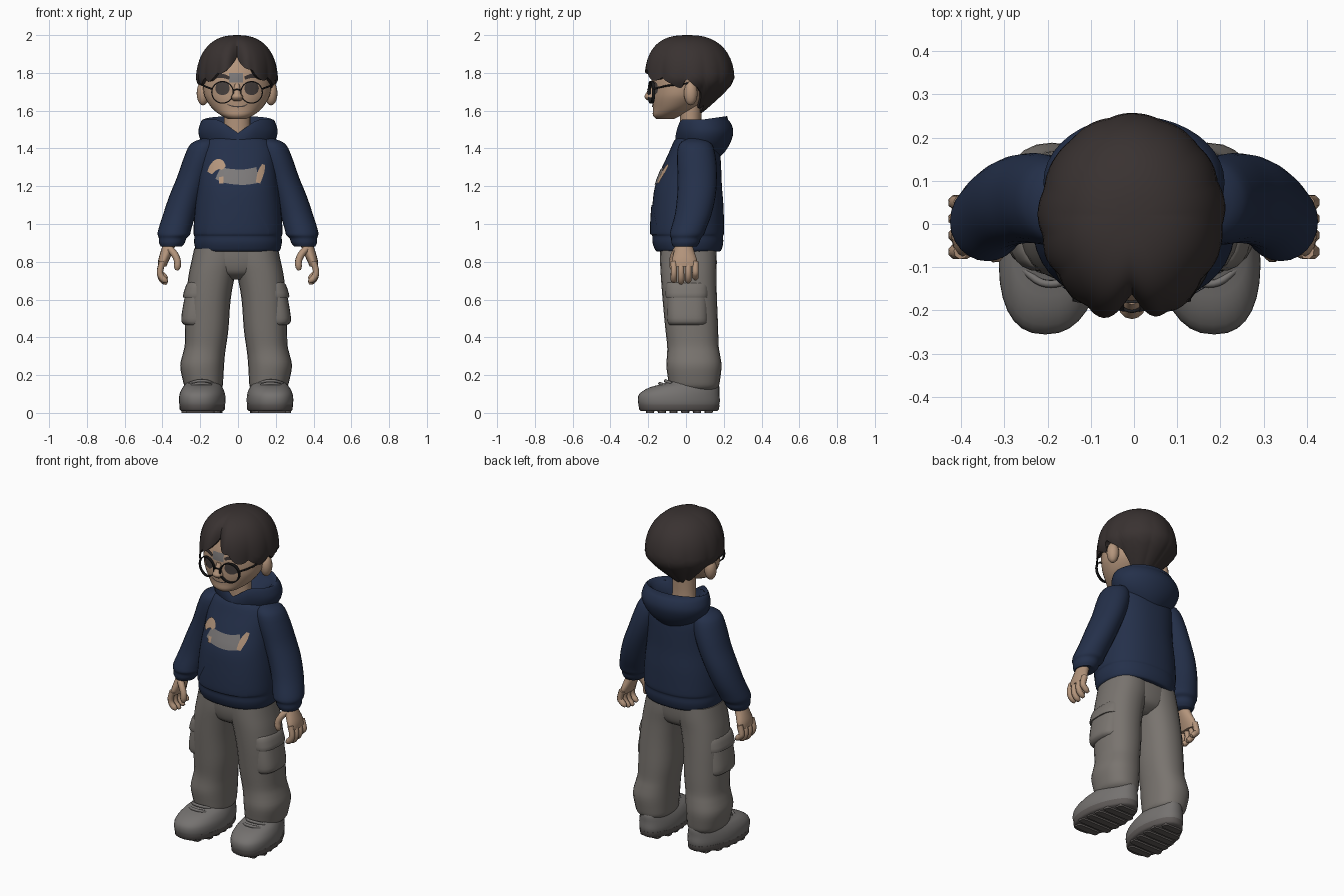
import bpy, bmesh, math
from mathutils import Vector

cube = bpy.data.objects.get("Cube")
if cube:
    bpy.data.objects.remove(cube, do_unlink=True)


def material(name, hexcode):
    srgb = [int(hexcode[i:i + 2], 16) / 255 for i in (0, 2, 4)]
    rgba = [c / 12.92 if c < .04 else ((c + .055) / 1.055) ** 2.4 for c in srgb] + [1]
    m = bpy.data.materials.new(name)
    m.use_nodes = True
    m.diffuse_color = rgba
    m.node_tree.nodes["Principled BSDF"].inputs["Base Color"].default_value = rgba
    return m


skin = material("skin", "B4957C")
hair = material("dark_hair", "393231")
navy = material("navy_cloth", "24304A")
trouser = material("trouser_grey", "79746F")
shoe = material("shoe_grey", "757270")
sole = material("sole_grey", "5F5A58")
black = material("frame_black", "1C1B1C")
tan = material("emblem_tan", "B4957C")
grey = material("emblem_grey", "7C7979")
eye = material("eye_grey", "463F3D")


def finish(name, bm, mat, angle=50):
    """Turn a bmesh into a smooth-shaded object."""
    me = bpy.data.meshes.new(name)
    bm.to_mesh(me)
    bm.free()
    ob = bpy.data.objects.new(name, me)
    bpy.context.collection.objects.link(ob)
    me.materials.append(mat)
    bpy.ops.object.select_all(action='DESELECT')
    ob.select_set(True)
    bpy.context.view_layer.objects.active = ob
    bpy.ops.object.shade_smooth_by_angle(angle=math.radians(angle))
    return ob


def spline(rows, steps):
    """Smooth interpolation through rows of numbers."""
    out = []
    for i in range(len(rows) - 1):
        a, b, c, d = (rows[min(max(i + k, 0), len(rows) - 1)] for k in (-1, 0, 1, 2))
        for j in range(steps):
            t = j / steps
            out.append([q + .5 * t * (r - p + t * (2 * p - 5 * q + 4 * r - s + t * (3 * (q - r) + s - p)))
                        for p, q, r, s in zip(a, b, c, d)])
    return out + [list(rows[-1])]


def skin_rings(name, rings, mat, caps=True):
    """Join closed rings of points into a surface."""
    bm = bmesh.new()
    vs = [[bm.verts.new(p) for p in ring] for ring in rings]
    for a, b in zip(vs, vs[1:]):
        for i in range(len(a)):
            bm.faces.new((a[i - 1], a[i], b[i], b[i - 1]))
    if caps:
        bm.faces.new(vs[0])
        bm.faces.new(vs[-1])
    bmesh.ops.remove_doubles(bm, verts=bm.verts, dist=.0001)
    bmesh.ops.recalc_face_normals(bm, faces=bm.faces)
    return finish(name, bm, mat)


def loft(name, rows, mat, s=1, off=0, n=24, p=2, steps=3, shape=None):
    """Rows are (z, centre x, centre y, radius x, radius y, back tilt)."""
    rings = []
    for z, cx, cy, rx, ry, *tilt in spline(rows, steps):
        ring = []
        for i in range(n):
            a = math.tau * i / n
            c, d = (math.copysign(abs(f) ** (2 / p), f) for f in (math.cos(a), math.sin(a)))
            v = Vector((cx + rx * c, cy + ry * d, z + (tilt[0] * d if tilt else 0)))
            if shape:
                shape(v)
            ring.append((s * v.x + off, v.y, v.z))
        rings.append(ring)
    return skin_rings(name, rings, mat)


def tube(name, pts, r, mat, s=1, off=0, tip=1, n=8):
    """Round tube along a path, narrowed at its end by tip."""
    path = [Vector((s * x + off, y, z)) for x, y, z in spline(pts, 4)]
    rings = []
    for i, p in enumerate(path):
        t = (path[min(i + 1, len(path) - 1)] - path[max(i - 1, 0)]).normalized()
        u = t.cross(Vector((.3, .8, .5))).normalized()
        w = t.cross(u)
        k = r * (tip if i == len(path) - 1 else (1 + tip) / 2 if i == len(path) - 2 else 1)
        rings.append([p + k * (u * math.cos(math.tau * j / n) + w * math.sin(math.tau * j / n)) for j in range(n)])
    return skin_rings(name, rings, mat)


def ribbon(name, pts, mat, target, lift=.004, cols=6):
    """Thin plate laid on the front of target; points are (x, z, half width)."""
    bpy.context.view_layer.update()
    path, bm, rows, y = spline(pts, 5), bmesh.new(), [], -.15
    for i, (x, z, w) in enumerate(path):
        a, b = path[max(i - 1, 0)], path[min(i + 1, len(path) - 1)]
        side = Vector((a[1] - b[1], b[0] - a[0])).normalized() * w
        row = []
        for j in range(cols + 1):
            k = 2 * j / cols - 1
            px, pz = x + side.x * k, z + side.y * k
            hit, loc, _, _ = target.ray_cast((px, -1, pz), (0, 1, 0))
            y = loc.y - lift if hit else y
            row.append(bm.verts.new((px, y, pz)))
        rows.append(row)
    for a, b in zip(rows, rows[1:]):
        for j in range(cols):
            bm.faces.new((a[j], b[j], b[j + 1], a[j + 1]))
    bm.normal_update()
    if sum(f.normal.y for f in bm.faces) > 0:
        bmesh.ops.reverse_faces(bm, faces=bm.faces)
    return finish(name, bm, mat)


def ball(name, loc, scale, mat):
    bm = bmesh.new()
    bmesh.ops.create_uvsphere(bm, u_segments=16, v_segments=10, radius=1)
    for v in bm.verts:
        v.co = Vector(a * b for a, b in zip(v.co, scale)) + Vector(loc)
    return finish(name, bm, mat)


MID = -.005   # head and glasses sit slightly off centre

# Head, neck and nose
head = loft("head", [(1.555, 0, -.11, .045, .045), (1.575, 0, -.1, .085, .075), (1.61, 0, -.065, .13, .11),
                     (1.66, 0, -.04, .165, .14), (1.7, 0, -.03, .178, .15), (1.76, 0, -.02, .18, .16),
                     (1.82, 0, 0, .172, .168), (1.9, 0, .01, .13, .14), (1.95, 0, .02, .06, .07)],
            skin, off=MID, n=32)
loft("neck", [(1.42, 0, .03, .08, .06), (1.5, 0, .025, .07, .055), (1.63, 0, .025, .072, .06)], skin, off=MID)
loft("nose", [(1.65, 0, -.18, .015, .015), (1.66, 0, -.187, .028, .024), (1.675, 0, -.19, .031, .03),
              (1.695, 0, -.186, .021, .024), (1.74, 0, -.172, .014, .014)], skin, off=MID, n=12)

# Face details, ears and glasses with deep, narrow rims
ribbon("mouth", [(-.055, 1.633, .002), (-.03, 1.624, .003), (0, 1.621, .003), (.03, 1.624, .003),
                 (.05, 1.635, .002)], eye, head, cols=2)
ribbon("forehead_shade", [(-.01, 1.75, .037), (-.01, 1.8, .037)], grey, head, lift=.003)
for s, side in ((1, "left"), (-1, "right")):
    ex = MID + s * .077
    ribbon(side + "_eye", [(ex - .038, 1.718, .004), (ex - .028, 1.718, .025), (ex, 1.718, .036),
                           (ex + .028, 1.718, .025), (ex + .038, 1.718, .004)], eye, head)
    ribbon(side + "_brow", [(MID + s * .04, 1.772, .008), (MID + s * .085, 1.785, .011),
                            (MID + s * .13, 1.77, .004)], hair, head, lift=.007, cols=2)
    ball(side + "_ear", (MID + s * .18, .025, 1.692), (.034, .036, .064), skin)
    rim = []
    for r, depth in ((.054, -.008), (.06, -.008), (.06, .008), (.054, .008), (.054, -.008)):
        angles = [math.tau * k / 32 for k in range(32)]
        rim.append([(MID + s * (.077 + r * math.cos(a)), depth - .183 + .2 * r * math.cos(a),
                     1.697 + r * math.sin(a)) for a in angles])
    skin_rings(side + "_rim", rim, black, caps=False)
    tube(side + "_temple", [(.133, -.17, 1.715), (.176, -.1, 1.732), (.188, .02, 1.745)], .005, black, s, MID)
tube("glasses_bridge", [(-.022, -.195, 1.705), (0, -.202, 1.714), (.022, -.195, 1.705)], .004, black, 1, MID)

# Hair: a cap whose lower edge follows a hairline of (degrees from front, height)
HAIRLINE = [(0, 1.895), (10, 1.86), (25, 1.805), (45, 1.78), (65, 1.77), (78, 1.735), (88, 1.78),
            (100, 1.755), (118, 1.645), (150, 1.615), (180, 1.6)]


def hairline(deg):
    for (a, za), (b, zb) in zip(HAIRLINE, HAIRLINE[1:]):
        if deg <= b:
            return za + (zb - za) * (deg - a) / (b - a)
    return HAIRLINE[-1][1]


rings, ROWS, SEG = [], 16, 128
for i in range(ROWS + 2):
    t = min(i, ROWS) / ROWS
    ring = []
    for j in range(SEG):
        th = math.tau * j / SEG
        a = min(th, math.tau - th)
        lock = abs(math.sin(6.5 * a + .3 + .4 * math.sin(3 * th)))
        low = hairline(math.degrees(a)) - .03 * lock
        z = 2 - (2 - low) * (1 - math.cos(t * math.pi / 2))
        if z > 1.76:
            power = 2.3 + .5 * max(0, math.cos(a))
            r = max(0, 1 - ((z - 1.76) / .24) ** power) ** (1 / power)
        else:
            r = 1 - .72 * ((1.76 - z) / .17) ** 1.2
        # centre parting between two fringe lobes, and clumped locks
        r *= 1 - .17 * t * math.exp(-(a / .17) ** 2) + .05 * t * math.exp(-((a - .36) / .25) ** 2)
        r *= 1 + .045 * t ** 3 * (lock - .5)
        r *= .84 if i > ROWS else 1
        ring.append((MID + .214 * r * math.sin(th), .02 - .235 * r * math.cos(th), z + (.006 if i > ROWS else 0)))
    rings.append(ring)
skin_rings("hair", rings, hair, caps=False)

# Hooded top: body with hem, hood, pocket
torso = loft("hoodie_body", [(.855, 0, .012, .205, .16), (.86, 0, .012, .222, .174), (.9, 0, .01, .232, .187),
                             (.935, 0, .009, .231, .187), (.95, 0, .008, .235, .193), (1, 0, .008, .234, .193),
                             (1.1, 0, .01, .226, .188), (1.2, 0, .013, .213, .177), (1.3, 0, .03, .204, .156),
                             (1.38, 0, .045, .2, .135), (1.44, 0, .052, .175, .115), (1.462, 0, .05, .12, .09)],
             navy, n=40, p=2.3)


def vee(v):
    if v.y < .04:
        v.z -= .07 * max(0, 1 - abs(v.x) / .1)


loft("hood", [(1.46, 0, .045, .08, .065), (1.51, 0, .065, .125, .105, .02), (1.542, 0, .08, .165, .125, .02),
              (1.552, 0, .088, .188, .135, .018), (1.52, 0, .094, .204, .15, .015), (1.48, 0, .097, .209, .153),
              (1.43, 0, .095, .19, .14), (1.385, 0, .09, .15, .118), (1.35, 0, .085, .1, .09)],
     navy, n=40, shape=vee)
ribbon("front_pocket", [(0, 1.1, .1), (0, 1.06, .115), (0, .98, .16), (0, .945, .165)], navy, torso, lift=.005, cols=12)

# Chest emblem of a long dog
ribbon("emblem_body", [(-.105, 1.272, .036), (-.06, 1.255, .039), (.03, 1.248, .041), (.105, 1.26, .042)],
       grey, torso, lift=.005)
ribbon("emblem_head", [(-.15, 1.27, .014), (-.13, 1.3, .022), (-.1, 1.318, .027), (-.075, 1.295, .014)],
       tan, torso, lift=.007)
ribbon("emblem_front_leg", [(-.09, 1.25, .012), (-.088, 1.215, .012)], tan, torso, lift=.007)
ribbon("emblem_hind_leg", [(.136, 1.315, .008), (.122, 1.275, .017), (.106, 1.218, .012)], tan, torso, lift=.007)

# Trouser seat
loft("trouser_seat", [(.88, 0, .012, .215, .148), (.82, 0, .012, .222, .146), (.77, 0, .013, .2, .138),
                      (.735, 0, .013, .15, .12), (.705, 0, .013, .08, .07)], trouser, off=MID, n=32, p=2.3)


def foot(v):
    v.x = .175 + (v.x - .175) * (1 - 1.2 * max(0, v.y + .02)) - .08 * v.y


# Paired limbs
LEG = -.01
for s, side in ((1, "left"), (-1, "right")):
    loft(side + "_sleeve", [(1.455, .15, .05, .03, .03), (1.425, .178, .05, .072, .085), (1.35, .2, .055, .087, .103),
                            (1.25, .235, .06, .087, .104), (1.15, .275, .055, .088, .102), (1.05, .31, .038, .087, .097),
                            (.97, .335, .012, .087, .093), (.942, .34, .004, .085, .09), (.925, .346, 0, .073, .079),
                            (.9, .35, -.003, .068, .074), (.88, .353, -.006, .055, .062)], navy, s)
    loft(side + "_palm", [(.91, .358, -.01, .034, .04), (.86, .375, -.01, .033, .052), (.81, .393, -.008, .029, .066),
                          (.775, .402, -.008, .022, .066)], skin, s, n=16)
    for k in range(4):
        y, drop = -.064 + .038 * k, (.008, 0, .006, .022)[k]
        tube(f"{side}_finger_{k + 1}", [(.4, y, .8), (.413, y, .75), (.404, y, .71 + drop), (.375, y, .685 + drop)],
             .0175, skin, s, tip=.5)
    tube(side + "_thumb", [(.368, -.04, .875), (.336, -.062, .84), (.32, -.07, .8), (.324, -.07, .755)],
         .019, skin, s, tip=.5)
    loft(side + "_trouser_leg", [(.87, .1, .012, .122, .148), (.8, .11, .013, .127, .15), (.72, .13, .014, .123, .147),
                                 (.6, .147, .02, .118, .144),
                                 (.45, .155, .03, .115, .14), (.36, .162, .036, .11, .136), (.31, .171, .04, .112, .14),
                                 (.25, .18, .042, .116, .146), (.18, .176, .043, .108, .138),
                                 (.14, .172, .043, .1, .13), (.12, .17, .043, .08, .11)], trouser, s, LEG, p=2.3)
    loft(side + "_cargo_pocket", [(.465, .2, .012, .07, .1), (.485, .2, .01, .09, .11), (.55, .2, .008, .084, .11),
                                  (.65, .195, .008, .07, .106)], trouser, s, LEG, p=2.8)
    loft(side + "_pocket_flap", [(.612, .195, .006, .075, .108), (.618, .195, .006, .087, .116),
                                 (.68, .185, .006, .078, .114), (.695, .18, .006, .06, .105)], trouser, s, LEG, p=2.8)
    # Shoes with ribbed soles and laces
    loft(side + "_shoe", [(.03, .175, -.037, .115, .208), (.06, .175, -.038, .122, .217), (.1, .175, -.035, .119, .212),
                          (.135, .175, -.008, .105, .185), (.158, .175, .03, .09, .14), (.195, .175, .048, .074, .105)],
         shoe, s, LEG, n=32, p=2.4, shape=foot)
    loft(side + "_sole", [(.009, .175, -.037, .11, .2), (.018, .175, -.037, .119, .212), (.045, .175, -.037, .12, .214)],
         sole, s, LEG, n=32, p=2.4, steps=1, shape=foot)
    for k in range(6):
        y = -.19 + k * .062
        w = .075 if k in (0, 5) else .105
        loft(f"{side}_tread_{k + 1}", [(0, .175, y, w, .021), (.02, .175, y, w, .024)], sole, s, LEG,
             n=16, p=6, steps=1, shape=foot)
    for k in range(3):
        y, z = -.135 + .03 * k, .15 + .014 * k
        tube(f"{side}_lace_{k + 1}", [(.125, y + .03, z - .008), (.16, y, z + .004), (.205, y, z + .004),
                                      (.245, y + .03, z - .008)], .009, shoe, s, LEG)
